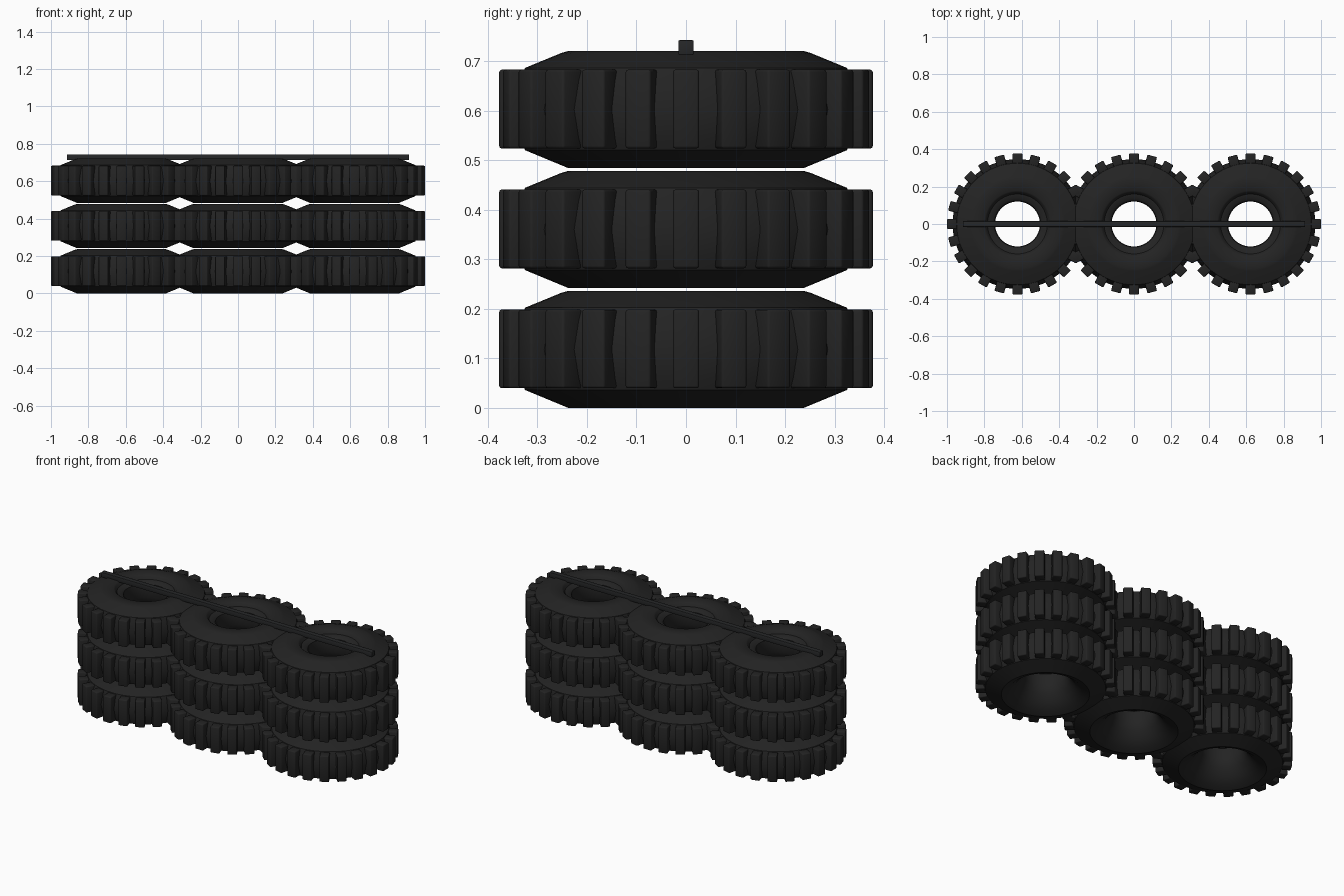
import bpy, bmesh, math
from mathutils import Matrix

if "Cube" in bpy.data.objects:
    bpy.data.objects.remove(bpy.data.objects["Cube"])


def material(name, rgb):
    m = bpy.data.materials.new(name)
    m.diffuse_color = (*rgb, 1)
    m.use_nodes = True
    m.node_tree.nodes["Principled BSDF"].inputs["Base Color"].default_value = m.diffuse_color
    return m


rubber = material("black_rubber", (0.017, 0.017, 0.017))
metal = material("dark_metal", (0.019, 0.020, 0.021))


def make_mesh(name, bm, mat, angle):
    bmesh.ops.recalc_face_normals(bm, faces=bm.faces)
    me = bpy.data.meshes.new(name)
    bm.to_mesh(me)
    bm.free()
    me.materials.append(mat)
    me.shade_smooth()
    me.set_sharp_from_angle(angle=math.radians(angle))
    return me


def place(name, me, loc=(0, 0, 0)):
    ob = bpy.data.objects.new(name, me)
    ob.location = loc
    bpy.context.collection.objects.link(ob)


def block(bm, size, matrix, bevel):
    vs = bmesh.ops.create_cube(bm, size=1, matrix=Matrix.Diagonal((*size, 1)))["verts"]
    edges = list({e for v in vs for e in v.link_edges})
    bmesh.ops.transform(bm, matrix=matrix, verts=vs)
    bmesh.ops.bevel(bm, geom=edges, offset=bevel, segments=2, affect='EDGES', profile=0.5)


# tyre carcass: closed (radius, height) profile turned around z
PROFILE = [(0.238, 0.0), (0.325, 0.036), (0.334, 0.06), (0.347, 0.118),
           (0.334, 0.176), (0.325, 0.202), (0.252, 0.232), (0.238, 0.236),
           (0.178, 0.234), (0.170, 0.228), (0.160, 0.212), (0.135, 0.208),
           (0.124, 0.198), (0.12, 0.18), (0.12, 0.12), (0.135, 0.085),
           (0.165, 0.045), (0.20, 0.016)]
SEG = 64
bm = bmesh.new()
rings = []
for i in range(SEG):
    a = 2 * math.pi * i / SEG
    rings.append([bm.verts.new((r * math.cos(a), r * math.sin(a), z)) for r, z in PROFILE])
for i in range(SEG):
    p, q = rings[i], rings[(i + 1) % SEG]
    for j in range(len(PROFILE)):
        k = (j + 1) % len(PROFILE)
        bm.faces.new((p[j], q[j], q[k], p[k]))
carcass = make_mesh("tyre_carcass", bm, rubber, 35)

# ring of 24 tread blocks
bm = bmesh.new()
for i in range(24):
    rot = Matrix.Rotation(2 * math.pi * i / 24, 4, 'Z')
    block(bm, (0.06, 0.053, 0.159), rot @ Matrix.Translation((0.347, 0, 0.119)), 0.005)
treads = make_mesh("tyre_treads", bm, rubber, 50)

# three stacks of three tyres
for row in range(3):
    for col in range(3):
        loc = ((col - 1) * 0.623, 0, row * 0.242)
        place(f"tyre_carcass_{row}_{col}", carcass, loc)
        place(f"tyre_treads_{row}_{col}", treads, loc)

# bar lying across the top
bm = bmesh.new()
block(bm, (1.83, 0.03, 0.03), Matrix.Translation((0, 0, 0.727)), 0.002)
place("top_bar", make_mesh("top_bar", bm, metal, 50))
